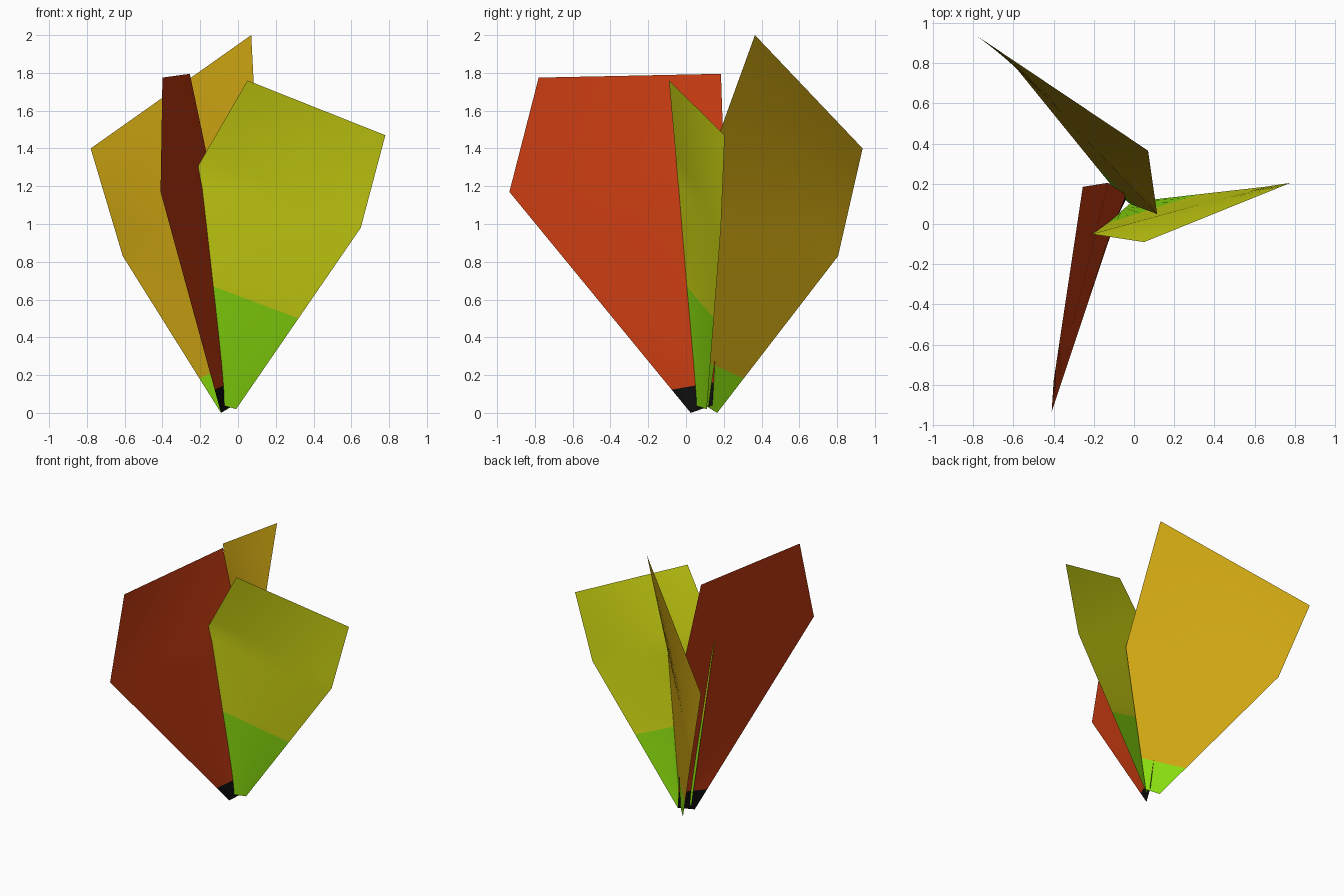
import bpy
import bmesh
from mathutils import Vector

cube = bpy.data.objects.get("Cube")
if cube:
    bpy.data.objects.remove(cube, do_unlink=True)


def material(name, srgb):
    linear = [(c / 255 / 12.92) if c < 11 else ((c / 255 + 0.055) / 1.055) ** 2.4 for c in srgb]
    mat = bpy.data.materials.new(name)
    mat.use_nodes = True
    mat.diffuse_color = (*linear, 1)
    mat.node_tree.nodes["Principled BSDF"].inputs["Base Color"].default_value = (*linear, 1)
    return mat


green = material("leaf green", (136, 218, 14))
lime = material("yellow green", (205, 212, 18))
gold = material("golden brown", (205, 165, 18))
red = material("rust red", (198, 59, 17))
black = material("black", (14, 14, 14))

COLUMNS = 8
ROWS = 8


def leaf(name, base, middle, top, tint, base_mat, blade_mat):
    """Twisted blade lofted through three outer/inner point pairs.
    tint is the share of the lower half that has the base colour."""
    pairs = [[Vector(p) for p in pair] for pair in (base, middle, top)]

    def row(lower, upper, t):
        a, b = (p.lerp(q, t) for p, q in zip(lower, upper))
        return [a.lerp(b, i / COLUMNS) for i in range(COLUMNS + 1)]

    # Base band, rest of the lower half, then the upper half
    rows = [row(pairs[0], pairs[1], 0)]
    rows += [row(pairs[0], pairs[1], tint + (1 - tint) * i / ROWS) for i in range(ROWS + 1)]
    rows += [row(pairs[1], pairs[2], i / ROWS) for i in range(1, ROWS + 1)]

    bm = bmesh.new()
    grid = [[bm.verts.new(p) for p in r] for r in rows]
    for j in range(len(grid) - 1):
        for i in range(COLUMNS):
            face = bm.faces.new((grid[j][i], grid[j][i + 1], grid[j + 1][i + 1], grid[j + 1][i]))
            face.material_index = 0 if j == 0 else 1
            face.smooth = True
    mesh = bpy.data.meshes.new(name)
    bm.to_mesh(mesh)
    bm.free()
    mesh.materials.append(base_mat)
    mesh.materials.append(blade_mat)
    obj = bpy.data.objects.new(name, mesh)
    bpy.context.collection.objects.link(obj)
    return obj


# Three leaves crossing each other near the root
leaf("back_leaf",
     ((-0.09, 0.165, 0.0), (-0.02, 0.10, 0.04)),
     ((-0.61, 0.805, 0.83), (0.115, 0.05, 1.13)),
     ((-0.78, 0.935, 1.40), (0.07, 0.365, 2.0)),
     0.22, green, gold)
leaf("front_leaf",
     ((-0.01, 0.11, 0.02), (-0.08, 0.05, 0.04)),
     ((0.65, 0.185, 0.98), (-0.21, -0.05, 1.31)),
     ((0.78, 0.205, 1.47), (0.05, -0.09, 1.76)),
     0.5, green, lime)
leaf("side_leaf",
     ((-0.09, 0.025, 0.0), (-0.03, 0.14, 0.04)),
     ((-0.41, -0.935, 1.17), (-0.13, 0.205, 1.20)),
     ((-0.40, -0.78, 1.775), (-0.255, 0.185, 1.795)),
     0.105, black, red)
